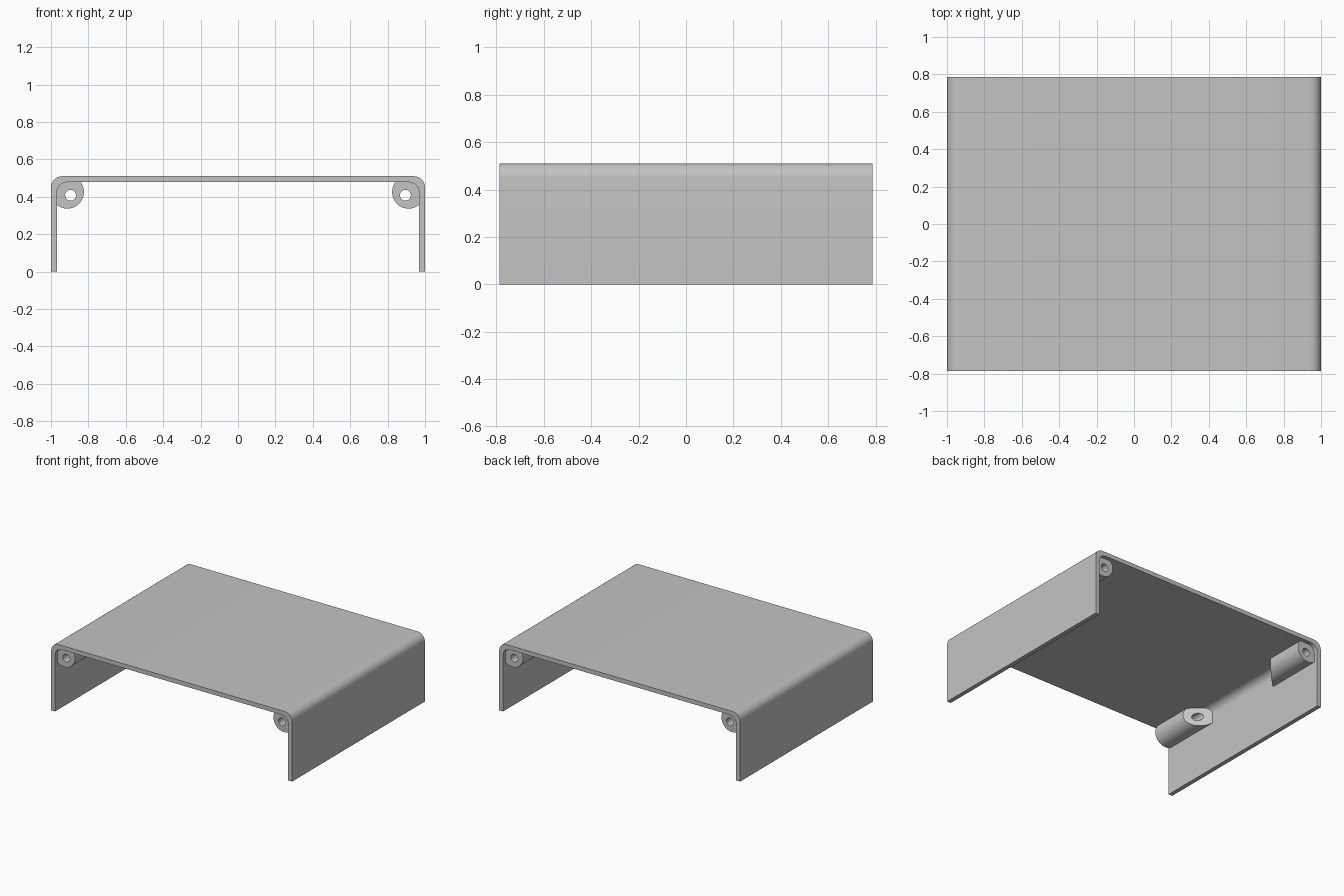
import bpy
import bmesh
from math import cos, sin, pi, radians

cube = bpy.data.objects.get("Cube")
if cube:
    bpy.data.objects.remove(cube, do_unlink=True)

WIDTH, DEPTH, HEIGHT, WALL = 1.0, 0.787, 0.51, 0.032   # half width, half depth
OUTER_R, INNER_R = 0.06, 0.055

grey = bpy.data.materials.new("plain grey")
grey.use_nodes = True
colour = (0.55, 0.55, 0.55, 1)
grey.diffuse_color = colour
grey.node_tree.nodes["Principled BSDF"].inputs["Base Color"].default_value = colour


def make_object(name, bm):
    bmesh.ops.recalc_face_normals(bm, faces=bm.faces)
    mesh = bpy.data.meshes.new(name)
    bm.to_mesh(mesh)
    bm.free()
    mesh.materials.append(grey)
    obj = bpy.data.objects.new(name, mesh)
    bpy.context.collection.objects.link(obj)
    bpy.ops.object.select_all(action='DESELECT')
    obj.select_set(True)
    bpy.context.view_layer.objects.active = obj
    bpy.ops.object.shade_smooth_by_angle(angle=radians(30))
    return obj


def arch(half, top, radius, steps=12):
    """Outline of an upside-down U with rounded corners, from left foot to right foot."""
    left = [(-half, 0)]
    for i in range(steps + 1):
        a = pi - pi / 2 * i / steps
        left.append((-half + radius + radius * cos(a), top - radius + radius * sin(a)))
    return left + [(-x, z) for x, z in reversed(left)]


# Folded cover: outer and inner arch outlines joined into a sheet
bm = bmesh.new()
loops = []
for outline in (arch(WIDTH, HEIGHT, OUTER_R), arch(WIDTH - WALL, HEIGHT - WALL, INNER_R)):
    for y in (-DEPTH, DEPTH):
        loops.append([bm.verts.new((x, y, z)) for x, z in outline])
of, ob, inf, inb = loops
last = len(of) - 1
for a, b in ((of, ob), (ob, inb), (inb, inf), (inf, of)):
    for i in range(last):
        bm.faces.new((a[i], a[i + 1], b[i + 1], b[i]))
for i in (0, last):
    bm.faces.new((of[i], ob[i], inb[i], inf[i]))
make_object("cover_shell", bm)


# Screw bosses: drilled cylinders in the corners, inner end cut at 45 degrees
def boss(name, sx, sy, sides=64):
    bm = bmesh.new()
    wall_x = WIDTH - WALL

    def ring(cx, cz, r, slanted):
        verts = []
        for i in range(sides):
            a = 2 * pi * i / sides
            x = min(cx + r * cos(a), wall_x + 0.01)
            z = min(cz + r * sin(a), HEIGHT - WALL + 0.01)
            y = 0.32 + (wall_x - x) if slanted else DEPTH - 0.03
            verts.append(bm.verts.new((sx * x, sy * y, z)))
        return verts

    body, hole = (0.912, 0.425, 0.088), (0.895, 0.408, 0.029)
    rings = [ring(*body, False), ring(*body, True), ring(*hole, True), ring(*hole, False)]
    for k in range(4):
        a, b = rings[k], rings[(k + 1) % 4]
        for i in range(sides):
            j = (i + 1) % sides
            bm.faces.new((a[i], a[j], b[j], b[i]))
    make_object(name, bm)


for side, sx in (("left", 1), ("right", -1)):
    for end, sy in (("front", -1), ("back", 1)):
        boss(f"{end}_{side}_screw_boss", sx, sy)
